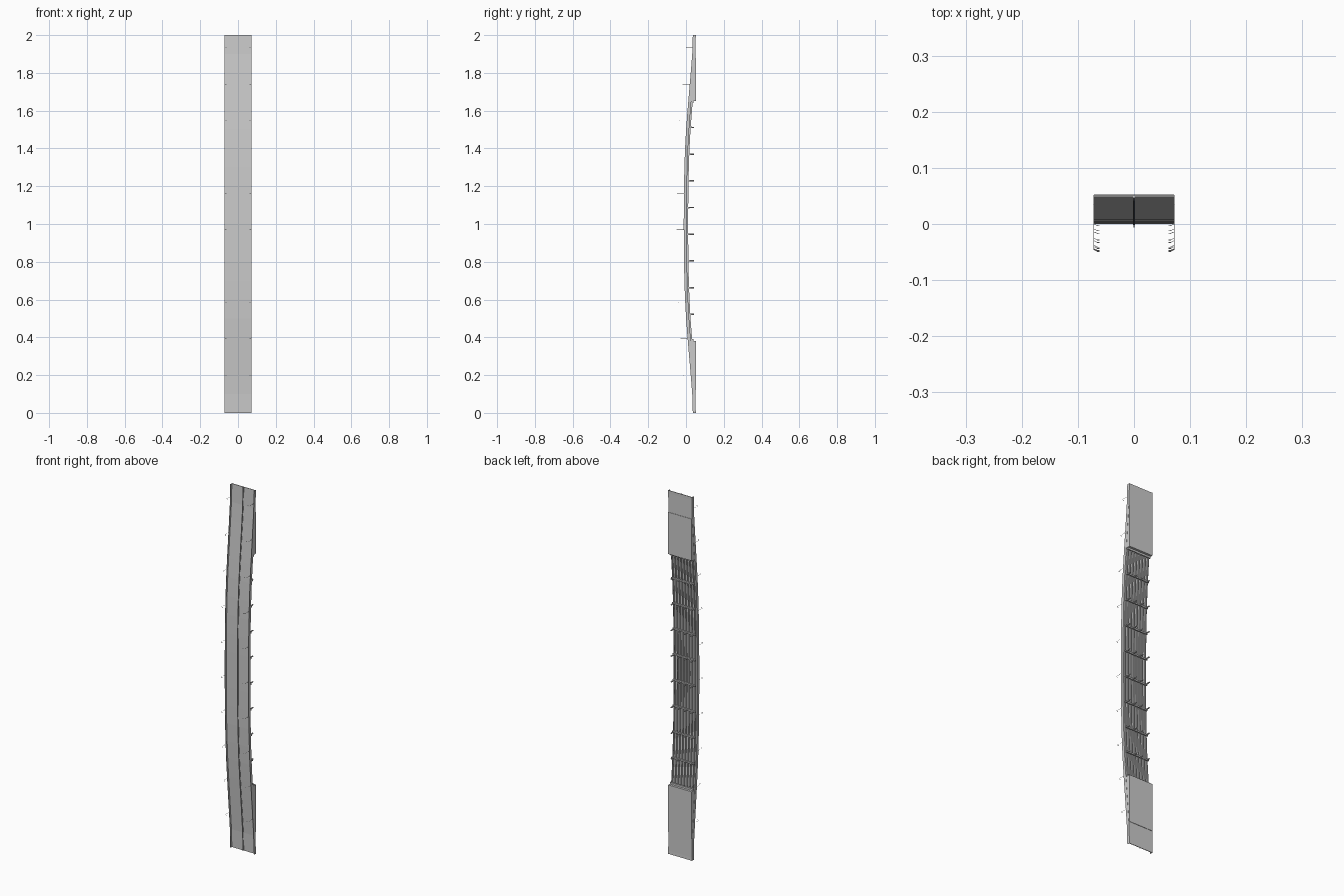
import bpy, bmesh, math
from mathutils import Vector, Matrix

if "Cube" in bpy.data.objects:
    bpy.data.objects.remove(bpy.data.objects["Cube"])

# Road bridge lying on its back: length along z, road surface faces -y
PROFILE = [.048, .045, .037, .0285, .020, .0125, .007, .0035, .0015, .0003, 0]
HALF = 0.0725


def deck_y(z):
    """Road surface height curve, symmetric about the crown at z = 1."""
    t = min(z, 2 - z) * 10
    i = min(int(t), 9)
    return PROFILE[i] + (PROFILE[i + 1] - PROFILE[i]) * (t - i)


def finish(name, bm):
    bmesh.ops.recalc_face_normals(bm, faces=bm.faces)
    me = bpy.data.meshes.new(name)
    bm.to_mesh(me)
    bm.free()
    ob = bpy.data.objects.new(name, me)
    bpy.context.collection.objects.link(ob)
    return ob


def strip(bm, x0, x1, front, back, z0, z1):
    """Strip following the deck curve; front/back are offsets or a fixed back via function."""
    back_f = back if callable(back) else (lambda z: deck_y(z) + back)
    zs = [z0] + [i * .05 for i in range(41) if z0 + .001 < i * .05 < z1 - .001] + [z1]
    prev = None
    for z in zs:
        a, b = deck_y(z) + front, back_f(z)
        ring = [bm.verts.new((x, y, z)) for x, y in ((x0, a), (x1, a), (x1, b), (x0, b))]
        if prev:
            for k in range(4):
                n = (k + 1) % 4
                bm.faces.new((prev[k], prev[n], ring[n], ring[k]))
        else:
            bm.faces.new(ring)
        prev = ring
    bm.faces.new(prev)


def box(bm, x0, x1, y0, y1, z0, z1):
    m = Matrix.Translation(((x0 + x1) / 2, (y0 + y1) / 2, (z0 + z1) / 2)) @ \
        Matrix.Diagonal((x1 - x0, y1 - y0, z1 - z0, 1))
    bmesh.ops.create_cube(bm, size=1, matrix=m)


def rod(bm, p, q, r, n=8):
    p, q = Vector(p), Vector(q)
    d = q - p
    m = Matrix.Translation((p + q) / 2) @ d.to_track_quat('Z', 'Y').to_matrix().to_4x4()
    bmesh.ops.create_cone(bm, cap_ends=True, segments=n, radius1=r, radius2=r,
                          depth=d.length, matrix=m)


# Road slab
bm = bmesh.new()
strip(bm, -HALF, HALF, 0, .003, 0, 2)
finish("road_slab", bm)

# Edge parapets
bm = bmesh.new()
for s in (-1, 1):
    a, b = sorted((s * HALF, s * (HALF - .0015)))
    strip(bm, a, b, -.012, .004, 0, 2)
finish("parapets", bm)

# Central barrier
bm = bmesh.new()
strip(bm, -.002, .002, -.002, 0, 0, 2)
strip(bm, -.001, .001, -.006, -.002, 0, 2)
finish("central_barrier", bm)

# I-section girders under the span
bm = bmesh.new()
for i in range(8):
    x = -.063 + i * .018
    strip(bm, x - .001, x + .001, .003, .010, .37, 1.65)
    strip(bm, x - .003, x + .003, .010, .0115, .37, 1.65)
finish("girders", bm)

# Abutments and thinner approach slabs at both ends
bm = bmesh.new()
strip(bm, -HALF + .001, HALF - .001, .003, lambda z: .0525, .12, .38)
strip(bm, -HALF + .001, HALF - .001, .003, lambda z: .0525, 1.65, 1.88)
finish("abutments", bm)
bm = bmesh.new()
strip(bm, -HALF, HALF, .0015, lambda z: .0505, 0, .12)
strip(bm, -HALF, HALF, .0015, lambda z: .0505, 1.88, 2)
finish("approach_slabs", bm)

# Bearing ledges where girders meet the abutments
bm = bmesh.new()
for a, b in ((.38, .39), (1.64, 1.65)):
    box(bm, -.07, .07, .032, .04, a, b)
finish("bearing_ledges", bm)

# Piers: cap beam and round columns
bm = bmesh.new()
for i in range(8):
    z = .522 + i * .1413
    y = deck_y(z) + .0115
    box(bm, -.069, .069, y - .001, y + .007, z - .004, z + .004)
    for x in (-.06, -.02, .02, .06):
        rod(bm, (x, y + .006, z), (x, .043, z), .0035, 10)
finish("piers", bm)

# Street lamps along both edges
bm = bmesh.new()
for i in range(10):
    z = .2 + i * .1925
    y = deck_y(z)
    for s in (-1, 1):
        x = s * (HALF - .001)
        rod(bm, (x, y, z), (x, y - .046, z), .0006, 6)
        rod(bm, (x, y - .046, z), (x - s * .007, y - .049, z), .0005, 6)
        xa, xb = sorted((x - s * .006, x - s * .010))
        box(bm, xa, xb, y - .0498, y - .0485, z - .001, z + .001)
finish("street_lamps", bm)
